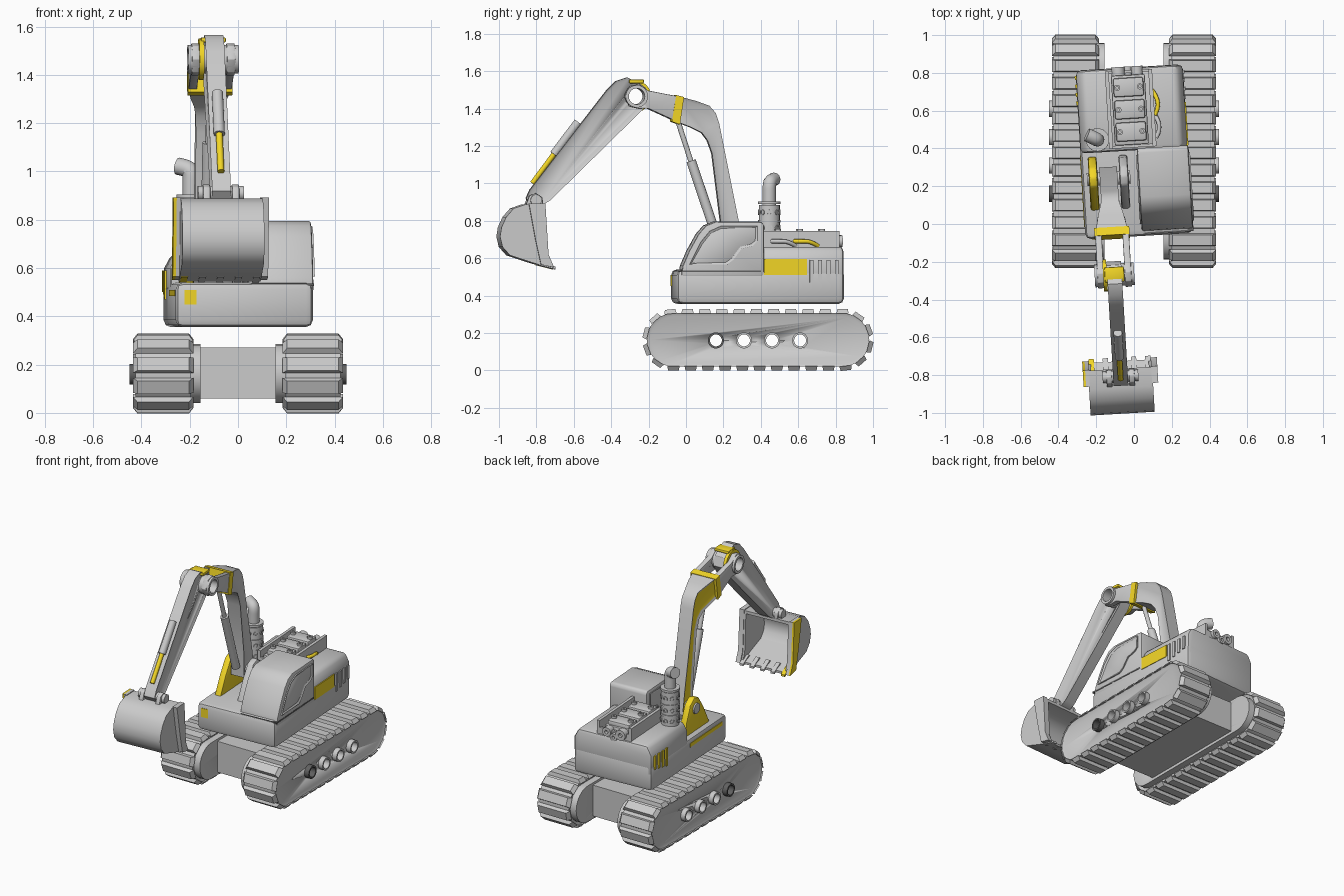
import bpy, bmesh
from math import pi, sin, cos, radians
from mathutils import Vector, Matrix

if "Cube" in bpy.data.objects:
    bpy.data.objects.remove(bpy.data.objects["Cube"])

# Upper works are slewed a little on the tracks
SLEW = Matrix.Translation((0, 0.4, 0)) @ Matrix.Rotation(radians(3.4), 4, 'Z') @ Matrix.Translation((0, -0.4, 0))
BX = -0.143                      # centre line of boom, arm and bucket


def material(name, col):
    m = bpy.data.materials.new(name)
    m.diffuse_color = col
    m.use_nodes = True
    m.node_tree.nodes["Principled BSDF"].inputs["Base Color"].default_value = m.diffuse_color
    return m


GREY = material("grey", (0.6, 0.6, 0.6, 1))
YELLOW = material("yellow", (0.9, 0.68, 0.02, 1))
DARK = material("dark", (0.12, 0.12, 0.12, 1))


def finish(name, bm, mats=(GREY,), turn=True):
    bmesh.ops.recalc_face_normals(bm, faces=bm.faces)
    me = bpy.data.meshes.new(name)
    bm.to_mesh(me)
    bm.free()
    for m in mats:
        me.materials.append(m)
    me.shade_smooth()
    me.set_sharp_from_angle(angle=radians(32))
    ob = bpy.data.objects.new(name, me)
    bpy.context.collection.objects.link(ob)
    if turn:
        ob.matrix_world = SLEW
    return ob


def bevel_sharp(bm, width, segs=2):
    bmesh.ops.recalc_face_normals(bm, faces=bm.faces)
    es = [e for e in bm.edges if len(e.link_faces) == 2 and e.calc_face_angle() > 0.5]
    bmesh.ops.bevel(bm, geom=es, offset=width, segments=segs, profile=0.5, affect='EDGES', clamp_overlap=True)


def prism(name, pts, x0, x1, mat=GREY, bevel=0, inset=0, left=None, widen=None, turn=True):
    """Extrude a (y, z) profile along x; optionally bevel it and sink its side panels."""
    bm = bmesh.new()
    f = bm.faces.new([bm.verts.new((x0, y, z)) for y, z in pts])
    r = bmesh.ops.extrude_face_region(bm, geom=[f])
    for v in r['geom']:
        if isinstance(v, bmesh.types.BMVert):
            v.co.x = x1
    if widen:
        mid = (x0 + x1) / 2
        for v in bm.verts:
            v.co.x = mid + (v.co.x - mid) * widen(v.co.y)
    if bevel:
        bevel_sharp(bm, bevel)
    if inset:
        bmesh.ops.recalc_face_normals(bm, faces=bm.faces)
        caps = [max((f for f in bm.faces if f.normal.x * s > 0.9), key=lambda f: f.calc_area()) for s in (1, -1)]
        bmesh.ops.inset_individual(bm, faces=caps, thickness=inset, depth=-0.008)
        if left:
            caps[1].material_index = 1
    return finish(name, bm, (mat, left) if left else (mat,), turn)


def box(name, lo, hi, mat=GREY, bevel=0, turn=True):
    return prism(name, [(lo[1], lo[2]), (hi[1], lo[2]), (hi[1], hi[2]), (lo[1], hi[2])],
                 lo[0], hi[0], mat, bevel, turn=turn)


def tube(name, p0, p1, r, ri=0, mat=GREY, turn=True, n=24):
    """Solid rod, or hollow tube when ri is set."""
    p0, p1 = Vector(p0), Vector(p1)
    h = (p1 - p0).length
    prof = [(ri, 0), (r, 0), (r, h), (ri, h)] + ([(ri, 0)] if ri else [])
    bm = bmesh.new()
    vs = [bm.verts.new((a, 0, b)) for a, b in prof]
    es = [bm.edges.new(p) for p in zip(vs, vs[1:])]
    bmesh.ops.spin(bm, geom=vs + es, cent=(0, 0, 0), axis=(0, 0, 1), angle=2 * pi, steps=n, use_merge=True)
    bmesh.ops.remove_doubles(bm, verts=bm.verts, dist=1e-5)
    q = Vector((0, 0, 1)).rotation_difference(p1 - p0)
    bmesh.ops.transform(bm, matrix=Matrix.Translation(p0) @ q.to_matrix().to_4x4(), verts=bm.verts)
    return finish(name, bm, (mat,), turn)


def pipe(name, pts, r, mat=GREY):
    cu = bpy.data.curves.new(name, 'CURVE')
    cu.dimensions, cu.bevel_depth, cu.bevel_resolution, cu.use_fill_caps = '3D', r, 4, True
    sp = cu.splines.new('NURBS')
    sp.points.add(len(pts) - 1)
    for p, c in zip(sp.points, pts):
        p.co = (*c, 1)
    sp.use_endpoint_u, sp.order_u, sp.resolution_u = True, 3, 6
    ob = bpy.data.objects.new(name, cu)
    bpy.context.collection.objects.link(ob)
    ob.matrix_world = SLEW
    cu.materials.append(mat)


def bore(ob, cutters):
    for c in cutters:
        m = ob.modifiers.new("bore", 'BOOLEAN')
        m.object, m.operation, m.solver = c, 'DIFFERENCE', 'EXACT'


def stadium(r, n=12, ya=-0.067, yb=0.837, z=0.163):
    a = [(yb + r * cos(t), z + r * sin(t)) for t in (pi * i / n - pi / 2 for i in range(n + 1))]
    return a + [(ya + r * cos(t), z + r * sin(t)) for t in (pi * i / n + pi / 2 for i in range(n + 1))]


def track_point(d, r=0.152, ya=-0.067, yb=0.837):
    """Position and outward angle at distance d around the track loop."""
    s, a = yb - ya, pi * r
    if d < s:
        return ya + d, 0.163 - r, -pi / 2
    if d < s + a:
        t = (d - s) / r - pi / 2
        return yb + r * cos(t), 0.163 + r * sin(t), t
    if d < 2 * s + a:
        return yb - (d - s - a), 0.163 + r, pi / 2
    t = (d - 2 * s - a) / r + pi / 2
    return ya + r * cos(t), 0.163 + r * sin(t), t


# Undercarriage: chassis, roller tubes, track bodies and pads
cutters = []
for i, y in enumerate((0.16, 0.31, 0.46, 0.61)):
    c = tube("roller_cutter", (-0.6, y, 0.16), (0.6, y, 0.16), 0.036, turn=False)
    c.hide_render, c.display_type = True, 'WIRE'
    c.hide_set(True)
    cutters.append(c)
    tube("roller_tube", (-0.45, y, 0.16), (0.45, y, 0.16), 0.043, 0.032, DARK if i == 0 else GREY, False)
bore(box("chassis", (-0.165, 0.0, 0.06), (0.165, 0.78, 0.27), turn=False), cutters)
for s in (1, -1):
    bore(prism("track_body", stadium(0.143), s * 0.195, s * 0.425, inset=0.018, turn=False), cutters)
    bore(prism("track_inner_plate", stadium(0.122), s * 0.155, s * 0.2, turn=False), cutters)
    bm = bmesh.new()
    N, L = 30, 2 * 0.904 + 2 * pi * 0.152
    for i in range(N):
        y, z, t = track_point(i * L / N)
        vs = bmesh.ops.create_cube(bm, size=1)['verts']
        for v in vs:
            k = 0.85 if v.co.z > 0 else 1
            v.co = Vector((v.co.x * 0.25 * k, v.co.y * 0.066 * k, v.co.z * 0.024))
        bmesh.ops.transform(bm, verts=vs, matrix=Matrix.Translation((s * 0.31, y, z)) @ Matrix.Rotation(t - pi / 2, 4, 'X'))
    finish("track_pads", bm, turn=False)

# House: base deck, rear hood, vents and yellow panels
box("house_base", (-0.285, -0.065, 0.355), (0.285, 0.83, 0.54), bevel=0.03)
bm = bmesh.new()
f = bm.faces.new([bm.verts.new((x, 0.39, z)) for x, z in
                  ((-0.282, 0.45), (0.282, 0.45), (0.282, 0.6), (0.25, 0.66), (-0.25, 0.66), (-0.282, 0.6))])
for v in bmesh.ops.extrude_face_region(bm, geom=[f])['geom']:
    if isinstance(v, bmesh.types.BMVert):
        v.co.y = 0.828
bevel_sharp(bm, 0.022)
finish("rear_hood", bm)
for i in range(4):
    y = 0.645 + 0.045 * i
    for s, m in ((1, GREY), (-1, YELLOW)):
        box("side_vent", (s * 0.27, y, 0.47 + 0.01 * i), (s * 0.291, y + 0.02, 0.59), m)
box("side_panel_yellow", (0.26, 0.40, 0.51), (0.289, 0.63, 0.595), YELLOW)
box("deck_stripe", (-0.288, 0.0, 0.485), (-0.26, 0.38, 0.51), YELLOW)
box("front_marker", (-0.25, -0.068, 0.45), (-0.2, -0.04, 0.51), YELLOW)

# Cab with side door frames and lower sill
cab = [(-0.045, 0.5), (-0.035, 0.56), (0.0, 0.64), (0.05, 0.73), (0.09, 0.775), (0.14, 0.795),
       (0.385, 0.795), (0.4, 0.78), (0.4, 0.5)]
prism("cab", cab, 0.015, 0.287, bevel=0.014)
door = [(0.0, 0.565), (0.06, 0.685), (0.11, 0.745), (0.17, 0.772), (0.365, 0.772), (0.365, 0.69),
        (0.34, 0.665), (0.28, 0.65), (0.235, 0.59), (0.2, 0.565)]
prism("door_frame", door, 0.28, 0.295, inset=0.014)
prism("inner_window_frame", door, 0.008, 0.02, inset=0.014)
box("cab_sill", (0.03, -0.055, 0.525), (0.289, 0.385, 0.535), DARK)

# Engine: block, covers with bolts, rails, side pipes, pulleys
box("engine_block", (-0.1, 0.42, 0.6), (0.08, 0.79, 0.715), bevel=0.008)
for x in (-0.13, 0.1):
    box("engine_rail", (x, 0.405, 0.64), (x + 0.02, 0.815, 0.745))
for y in (0.405, 0.8):
    box("engine_end_frame", (-0.13, y, 0.64), (0.12, y + 0.015, 0.7))
for i in range(3):
    y = 0.44 + 0.118 * i
    box("engine_cover", (-0.09, y, 0.7), (0.07, y + 0.1, 0.742), bevel=0.01)
    for x in (-0.07, 0.05):
        tube("engine_bolt", (x, y + 0.05, 0.735), (x, y + 0.05, 0.757), 0.016, 0.007, n=12)
for y0, m in ((0.45, GREY), (0.57, YELLOW)):
    pipe("engine_pipe", [(0.12, y0, 0.69), (0.14, y0 + 0.03, 0.69), (0.14, y0 + 0.09, 0.69), (0.115, y0 + 0.13, 0.665)], 0.011, m)
for x, z, r in ((-0.06, 0.69, 0.035), (0.04, 0.69, 0.03), (-0.01, 0.665, 0.025)):
    tube("engine_pulley", (x, 0.79, z), (x, 0.835, z), r, r * 0.4)

# Exhaust: pierced canister, neck and curved tip
EX, EY = -0.19, 0.457
tube("exhaust_canister", (EX, EY, 0.62), (EX, EY, 0.885), 0.056)
for z in (0.72, 0.79, 0.89):
    tube("exhaust_band", (EX, EY, z), (EX, EY, z + 0.014), 0.061)
for z in (0.69, 0.762, 0.845):
    for k in range(8):
        d = Vector((cos(k * pi / 4), sin(k * pi / 4), 0))
        p = Vector((EX, EY, z))
        tube("exhaust_port", p + d * 0.05, p + d * 0.06, 0.015, 0.009, n=10)
pipe("exhaust_tip", [(EX, EY, 0.88), (EX, EY, 0.94), (EX, EY, 1.0), (EX - 0.02, EY + 0.012, 1.015),
                     (EX - 0.055, EY + 0.03, 1.022)], 0.036)

# Boom foot: two rounded ears and a pin on the deck
ear = [(0.08, 0.53), (0.37, 0.53), (0.355, 0.63), (0.31, 0.73), (0.26, 0.765), (0.21, 0.75), (0.15, 0.66)]
for s, m in ((-1, YELLOW), (1, GREY)):
    prism("boom_foot_ear", ear, BX + s * 0.058, BX + s * 0.105, m, bevel=0.012)
tube("boom_foot_pin", (BX - 0.115, 0.25, 0.69), (BX + 0.115, 0.25, 0.69), 0.035)

# Boom: bent beam flaring into a fork
beam = [(0.19, 0.65), (0.31, 0.65), (0.287, 0.8), (0.183, 1.32), (0.165, 1.375), (0.13, 1.415), (0.06, 1.44),
        (-0.045, 1.467), (-0.07, 1.338), (0.03, 1.3), (0.09, 1.27), (0.12, 1.23), (0.145, 1.16), (0.19, 0.8)]
prism("boom", beam, BX - 0.047, BX + 0.047, inset=0.016, left=YELLOW,
      widen=lambda y: 1 + min(1, max(0, (0.13 - y) / 0.15)) * 0.9)
pin = tube("elbow_cutter", (BX - 0.2, -0.262, 1.465), (BX + 0.2, -0.262, 1.465), 0.048)
pin.hide_render, pin.display_type = True, 'WIRE'
pin.hide_set(True)
prong = [(-0.035, 1.464), (-0.2, 1.496), (-0.25, 1.532), (-0.3, 1.52), (-0.33, 1.465), (-0.3, 1.41), (-0.25, 1.398),
         (-0.2, 1.4), (-0.06, 1.336)]
for s in (-1, 1):
    bore(prism("boom_fork", prong, BX + s * 0.055, BX + s * 0.09, bevel=0.004), [pin])
prism("boom_band", [(-0.073, 1.33), (-0.03, 1.314), (-0.008, 1.461), (-0.05, 1.472)], BX - 0.093, BX + 0.093, YELLOW)
tube("elbow_pin", (BX - 0.105, -0.262, 1.465), (BX + 0.105, -0.262, 1.465), 0.06, 0.043)
tube("elbow_washer", (BX - 0.06, -0.262, 1.465), (BX - 0.04, -0.262, 1.465), 0.085, 0.05, YELLOW)

# Boom ram under the beam
tube("boom_ram", (BX, 0.17, 0.72), (BX, 0.035, 1.12), 0.026)
tube("boom_ram_rod", (BX, 0.04, 1.1), (BX, -0.035, 1.33), 0.014)

# Arm with sunken sides and its ram
arm = [(-0.19, 1.45), (-0.21, 1.51), (-0.25, 1.54), (-0.31, 1.566), (-0.37, 1.546), (-0.42, 1.495), (-0.83, 0.965),
       (-0.85, 0.92), (-0.82, 0.88), (-0.76, 0.885), (-0.72, 0.91), (-0.225, 1.395)]
bore(prism("arm", arm, BX - 0.039, BX + 0.039, inset=0.014), [pin])
box("arm_head_cap", (BX - 0.052, -0.3, 1.535), (BX + 0.052, -0.22, 1.555), YELLOW, bevel=0.006)
tube("arm_ram", (BX, -0.57, 1.327), (BX, -0.7, 1.155), 0.023)
tube("arm_ram_rod", (BX, -0.69, 1.168), (BX, -0.815, 1.0), 0.014, mat=YELLOW)

# Bucket: curved shell, cheeks, flanges, teeth and lugs
back = [(-0.76, 0.888), (-0.86, 0.888), (-0.925, 0.866), (-0.965, 0.82), (-0.99, 0.765), (-0.998, 0.715), (-0.985, 0.66),
        (-0.945, 0.615), (-0.83, 0.577), (-0.72, 0.545)]
inner = [(-0.76, 0.868), (-0.855, 0.868), (-0.91, 0.85), (-0.945, 0.81), (-0.97, 0.76), (-0.978, 0.717), (-0.967, 0.672),
         (-0.935, 0.633), (-0.825, 0.597), (-0.72, 0.56)]
prism("bucket_shell", back + inner[::-1], BX - 0.168, BX + 0.168)
flange = [(-0.845, 0.893), (-0.757, 0.893), (-0.74, 0.62), (-0.71, 0.55), (-0.78, 0.565), (-0.81, 0.7)]
for s, m in ((-1, YELLOW), (1, GREY)):
    prism("bucket_cheek", back + [(-0.745, 0.62)], BX + s * 0.153, BX + s * 0.17)
    prism("bucket_flange", flange, BX + s * 0.165, BX + s * 0.185)
    prism("bucket_flange_edge", flange, BX + s * 0.185, BX + s * 0.198, m)
    prism("bucket_lug", [(-0.86, 0.87), (-0.76, 0.87), (-0.765, 0.925), (-0.8, 0.948), (-0.835, 0.935)],
          BX + s * 0.045, BX + s * 0.075, bevel=0.005)
for i in range(5):
    x = BX - 0.15 + 0.075 * i
    prism("bucket_tooth", [(-0.79, 0.562), (-0.77, 0.59), (-0.7, 0.553), (-0.7, 0.54)], x - 0.014, x + 0.014,
          YELLOW if i == 0 else GREY)
tube("bucket_pin", (BX - 0.095, -0.8, 0.91), (BX + 0.095, -0.8, 0.91), 0.03)
